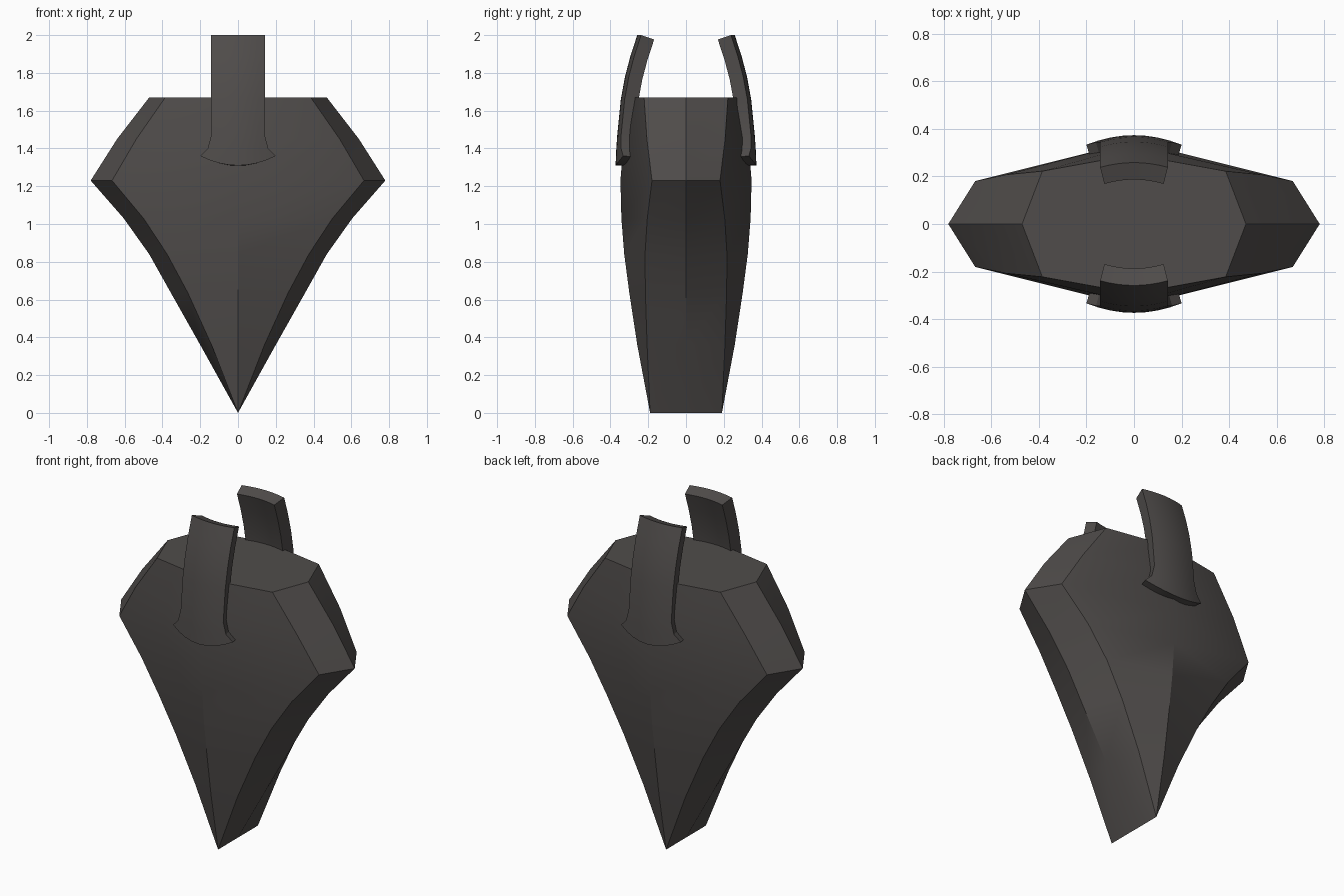
import bpy, bmesh

if "Cube" in bpy.data.objects:
    bpy.data.objects.remove(bpy.data.objects["Cube"])

mat = bpy.data.materials.new("dark warm grey")
mat.diffuse_color = (0.08, 0.073, 0.07, 1)
mat.use_nodes = True
mat.node_tree.nodes["Principled BSDF"].inputs["Base Color"].default_value = mat.diffuse_color


def finish(bm, name):
    mesh = bpy.data.meshes.new(name)
    bm.to_mesh(mesh)
    bm.free()
    mesh.materials.append(mat)
    obj = bpy.data.objects.new(name, mesh)
    bpy.context.collection.objects.link(obj)
    return obj


def smooth(obj):
    bpy.ops.object.select_all(action='DESELECT')
    obj.select_set(True)
    bpy.context.view_layer.objects.active = obj
    bpy.ops.object.shade_smooth_by_angle(angle=0.52)


# Body: eight-sided rings (height, side edge x, rim x, rim y, centre ridge y)
levels = [
    (0.00, 0.000, 0.000, 0.190, 0.190),
    (0.36, 0.200, 0.140, 0.206, 0.258),
    (0.635, 0.355, 0.265, 0.215, 0.300),
    (0.84, 0.470, 0.375, 0.217, 0.327),
    (1.03, 0.605, 0.500, 0.205, 0.342),
    (1.23, 0.780, 0.667, 0.180, 0.347),
    (1.45, 0.640, 0.538, 0.207, 0.330),
    (1.67, 0.470, 0.385, 0.222, 0.292),
]
bm = bmesh.new()
rings = []
for z, xo, xi, yi, yc in levels:
    ring = [(xo, 0), (xi, yi), (0, yc), (-xi, yi),
            (-xo, 0), (-xi, -yi), (0, -yc), (xi, -yi)]
    rings.append([bm.verts.new((x, y, z)) for x, y in ring])
for a, b in zip(rings, rings[1:]):
    for i in range(8):
        j = (i + 1) % 8
        bm.faces.new((a[i], a[j], b[j], b[i]))
bm.faces.new(rings[-1])
bmesh.ops.remove_doubles(bm, verts=bm.verts[:], dist=0.0005)
bmesh.ops.recalc_face_normals(bm, faces=bm.faces[:])
smooth(finish(bm, "pointed_body"))


# Clips: bowed strips (height, half width, distance out) with flared feet
rows = [(2.0, 0.142, 0.258), (1.89, 0.142, 0.294), (1.78, 0.142, 0.323),
        (1.66, 0.142, 0.345), (1.47, 0.142, 0.364), (1.40, 0.160, 0.369),
        (1.31, 0.200, 0.373)]
COLS = 8


def clip(name, side):
    bm = bmesh.new()
    grid = []
    for r, (z, w, y) in enumerate(rows):
        line = []
        for c in range(COLS + 1):
            u = 2 * c / COLS - 1
            x = u * w
            lift = 0.05 * u * u if r == len(rows) - 1 else 0
            line.append(bm.verts.new((side * x, -side * (y - x * x), z + lift)))
        grid.append(line)
    for a, b in zip(grid, grid[1:]):
        for c in range(COLS):
            bm.faces.new((a[c], b[c], b[c + 1], a[c + 1]))
    obj = finish(bm, name)
    mod = obj.modifiers.new("thickness", 'SOLIDIFY')
    mod.thickness = 0.075
    mod.offset = -1
    bpy.ops.object.select_all(action='DESELECT')
    obj.select_set(True)
    bpy.context.view_layer.objects.active = obj
    bpy.ops.object.modifier_apply(modifier=mod.name)
    smooth(obj)


clip("front_clip", 1)
clip("back_clip", -1)
